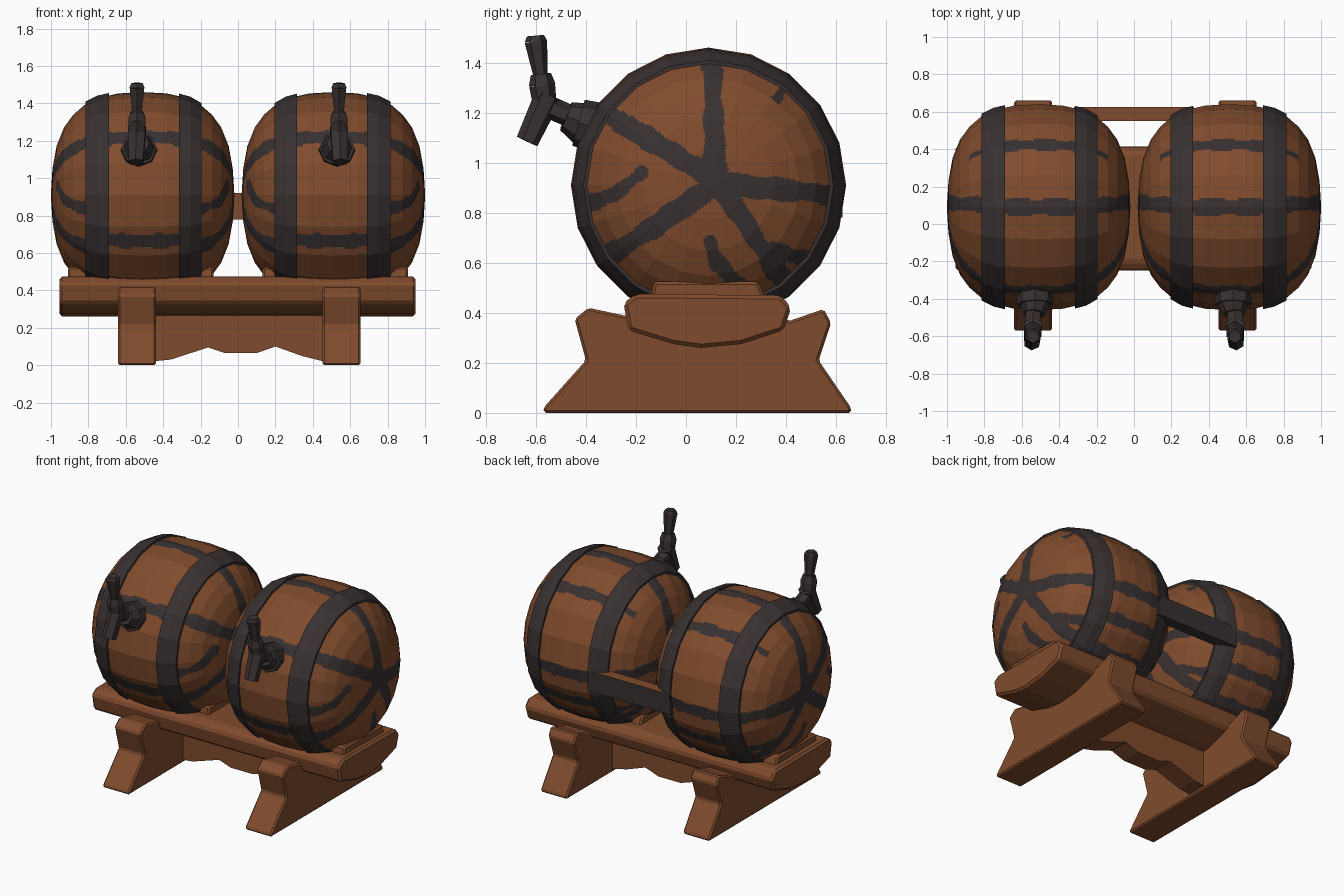
import bpy, bmesh, math
from mathutils import Vector

if "Cube" in bpy.data.objects:
    bpy.data.objects.remove(bpy.data.objects["Cube"])

CY, CZ, CX = 0.09, 0.91, 0.51      # barrel centre (mirrored in x)


def material(name, rgb):
    m = bpy.data.materials.new(name)
    m.diffuse_color = (*rgb, 1)
    m.use_nodes = True
    m.node_tree.nodes["Principled BSDF"].inputs["Base Color"].default_value = m.diffuse_color
    return m


WOOD = material("brown wood", (0.215, 0.071, 0.026))
IRON = material("dark iron", (0.040, 0.030, 0.031))


def finish(bm, name, mats, bevel=0):
    bmesh.ops.recalc_face_normals(bm, faces=bm.faces)
    me = bpy.data.meshes.new(name)
    bm.to_mesh(me)
    bm.free()
    for m in mats:
        me.materials.append(m)
    ob = bpy.data.objects.new(name, me)
    bpy.context.collection.objects.link(ob)
    if bevel:
        mod = ob.modifiers.new("worn edges", 'BEVEL')
        mod.width, mod.segments = bevel, 1
    return ob


def prism(name, pts, axis, a, b, mat, bevel=0):
    """Extrude a 2D outline along x (yz points) or y (xz points)."""
    bm = bmesh.new()
    put = (lambda p, t: (t, p[0], p[1])) if axis == 'x' else (lambda p, t: (p[0], t, p[1]))
    ends = [[bm.verts.new(put(p, t)) for p in pts] for t in (a, b)]
    bm.faces.new(ends[0])
    bm.faces.new(ends[1])
    n = len(pts)
    for i in range(n):
        j = (i + 1) % n
        bm.faces.new((ends[0][i], ends[0][j], ends[1][j], ends[1][i]))
    return finish(bm, name, [mat], bevel)


# Barrel profile: distance from the middle -> radius
PROFILE = [(0, .55), (.13, .543), (.22, .522), (.30, .49), (.37, .43),
           (.42, .362), (.46, .262), (.482, .14), (.49, .012)]
SIDES, SUB = 20, 14


def radius(d):
    d = abs(d)
    for (a, ra), (b, rb) in zip(PROFILE, PROFILE[1:]):
        if d <= b:
            return ra + (rb - ra) * (d - a) / (b - a)
    return PROFILE[-1][1]


def ring_point(x, r, k):
    """Point on a flat-sided ring, sampled finely along each side."""
    i, f = divmod(k, SUB)
    a0, a1 = (math.tau * (i + t) / SIDES for t in (0, 1))
    c = math.cos(a0) * (1 - f / SUB) + math.cos(a1) * f / SUB
    s = math.sin(a0) * (1 - f / SUB) + math.sin(a1) * f / SUB
    return (x, CY + r * c, CZ + r * s)


def seg_dist(p, a, b):
    p, a, b = Vector(p), Vector(a), Vector(b)
    t = max(0, min(1, (p - a).dot(b - a) / (b - a).length_squared))
    return (p - a - (b - a) * t).length


HUB = (.035, .01)
# Spokes on the ends (from the hub to the rim) and finger marks, in y-z
SPOKES = [(.01, .55), (-.45, .315), (-.44, -.315), (.335, -.43), (.545, -.045)]
FINGERS = [((-.27, .05), (-.36, -.03)), ((-.36, -.03), (-.46, -.07)),
           ((.01, -.23), (.03, -.30)), ((.03, -.30), (.12, -.40)),
           ((.25, -.25), (.40, -.30))]
STAVE_LINES = (90, 145, 207, 308, 355, 52, 270, 332)


def is_dark(d, y, z):
    """Painted iron straps: stripes along the staves, a star on the ends."""
    r, ang = math.hypot(y, z), math.atan2(z, y)
    wobble = .006 * math.sin(31 * d + 3 * ang) + .004 * math.sin(47 * r + 5 * ang)
    if abs(d) < .29:
        for deg in STAVE_LINES:
            diff = (ang - math.radians(deg) + math.pi) % math.tau - math.pi
            if abs(diff) < 1.2 and r * abs(math.sin(diff)) < .041 + wobble:
                return True
        return False
    if abs(d) < .37 and abs(ang - math.radians(52)) * r < .02:
        return True
    hub = math.hypot(y - HUB[0], z - HUB[1])
    width = .041 + wobble + .1 * max(0, .15 - hub)
    return (any(seg_dist((y, z), HUB, p) < width for p in SPOKES)
            or any(seg_dist((y, z), a, b) < .03 + wobble for a, b in FINGERS))


def barrel(side, label):
    bm = bmesh.new()
    half = []
    for (a, ra), (b, rb) in zip(PROFILE, PROFILE[1:]):
        n = max(2, round(math.hypot(b - a, rb - ra) / .012))
        half += [a + (b - a) * i / n for i in range(n)]
    half.append(PROFILE[-1][0])
    ds = [-d for d in half[:0:-1]] + half
    n = SIDES * SUB
    rows = [[bm.verts.new(ring_point(side * (CX + d), radius(d), k)) for k in range(n)] for d in ds]
    bm.faces.new(rows[0])
    bm.faces.new(rows[-1])
    for p, q in zip(rows, rows[1:]):
        for k in range(n):
            bm.faces.new((p[k], p[(k + 1) % n], q[(k + 1) % n], q[k]))
    for f in bm.faces:
        c = f.calc_center_median()
        f.material_index = int(is_dark(side * c.x - CX, c.y - CY, c.z - CZ))
    finish(bm, label + "_barrel", [WOOD, IRON])


def hoop(side, d0, d1, name):
    """Raised flat-sided iron band around the barrel."""
    bm = bmesh.new()
    dm = (d0 + d1) / 2
    sec = [(d0, radius(d0) - .02), (d0, radius(d0) + .014), (dm, radius(dm) + .018),
           (d1, radius(d1) + .014), (d1, radius(d1) - .02)]
    rows = [[bm.verts.new(ring_point(side * (CX + d), r, k * SUB)) for k in range(SIDES)] for d, r in sec]
    for p, q in zip(rows, rows[1:] + rows[:1]):
        for k in range(SIDES):
            j = (k + 1) % SIDES
            bm.faces.new((p[k], p[j], q[j], q[k]))
    finish(bm, name, [IRON])


def rod(bm, p, q, r0, r1, n=6):
    """Tapered rod between two points."""
    p, q = Vector(p), Vector(q)
    m = (q - p).to_track_quat('Z', 'Y').to_matrix().to_4x4()
    m.translation = (p + q) / 2
    bmesh.ops.create_cone(bm, cap_ends=True, segments=n, radius1=r0, radius2=r1,
                          depth=(q - p).length, matrix=m)


def tap(x, name):
    bm = bmesh.new()
    rod(bm, (x * .98, -.32, 1.13), (x * .98, -.43, 1.16), .105, .095, 8)    # flange
    rod(bm, (x * .98, -.42, 1.16), (x * .99, -.48, 1.185), .085, .06, 8)
    rod(bm, (x, -.45, 1.18), (x, -.575, 1.235), .045, .045)                 # pipe
    rod(bm, (x, -.55, 1.27), (x * 1.01, -.635, 1.085), .055, .045)          # spout
    rod(bm, (x, -.56, 1.20), (x, -.575, 1.31), .045, .052)                  # valve
    rod(bm, (x, -.575, 1.31), (x, -.58, 1.355), .054, .04)
    rod(bm, (x, -.58, 1.34), (x, -.60, 1.485), .028, .045)                  # handle
    rod(bm, (x, -.60, 1.485), (x, -.602, 1.508), .045, .034)
    finish(bm, name, [IRON])


LEG = [(-.57, 0), (.66, 0), (.66, .02), (.53, .21), (.58, .36), (.55, .415),
       (.42, .37), (-.25, .39), (-.39, .42), (-.445, .375), (-.40, .21), (-.57, .02)]

for side, label in ((-1, "left"), (1, "right")):
    barrel(side, label)
    hoop(side, .18, .305, label + "_outer_hoop")
    hoop(side, -.315, -.195, label + "_inner_hoop")
    tap(side * .54, label + "_tap")
    prism(label + "_leg", LEG, 'x', side * .445 + .007, side * .648 + .007, WOOD, .018)
    # saddle block under the barrel
    prism(label + "_saddle", [(-.14, .45), (.32, .45), (.29, .525), (-.13, .525)],
          'x', side * .13, side * .91, WOOD, .012)

# Long beam carrying both barrels
prism("beam", [(-.25, .44), (-.23, .33), (-.05, .275), (.06, .26), (.22, .275), (.39, .33),
               (.42, .42), (.38, .47), (-.20, .475)], 'x', -.955, .95, WOOD, .015)

# Shaped stretcher panel between the legs
prism("stretcher", [(-.46, .02), (-.36, .03), (-.16, .095), (-.07, .065), (.10, .065), (.20, .10),
                    (.34, .05), (.46, .02), (.46, .32), (-.46, .32)], 'y', .02, .16, WOOD)

# Tie bar joining the barrels at the back: iron outside, wood on top and front
bar = prism("tie_bar", [(.55, .78), (.625, .78), (.625, .92), (.55, .92)], 'x', -.32, .32, WOOD)
bar.data.materials.append(IRON)
for f in bar.data.polygons:
    f.material_index = int(f.normal.y > .5 or f.normal.z < -.5 or abs(f.normal.x) > .5)
